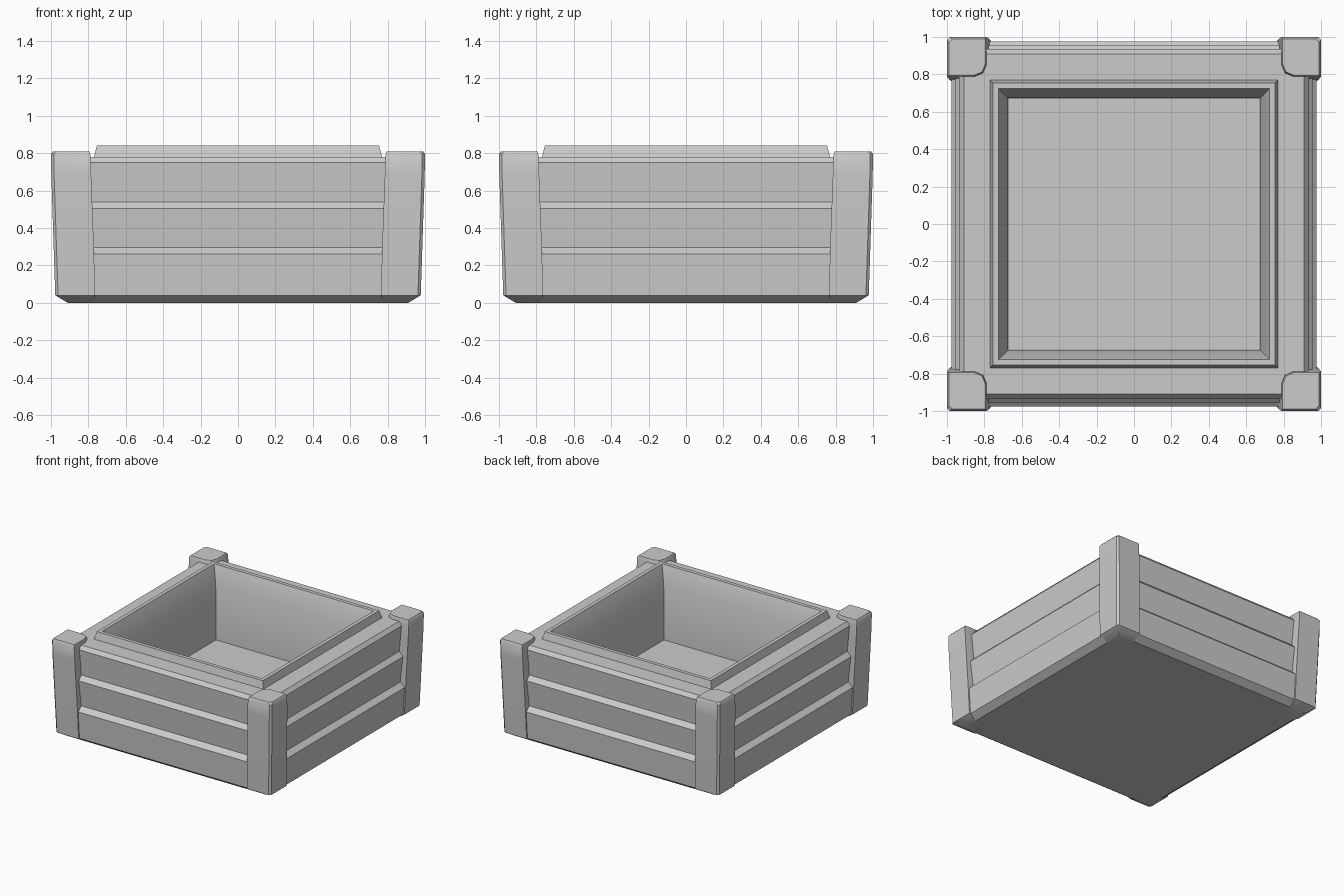
import bpy, bmesh, math

if "Cube" in bpy.data.objects:
    bpy.data.objects.remove(bpy.data.objects["Cube"])


def loft(name, rings, smooth_angle=35):
    """Skin a stack of closed point rings and cap both ends."""
    bm = bmesh.new()
    loops = [[bm.verts.new(p) for p in ring] for ring in rings]
    n = len(loops[0])
    for a, b in zip(loops, loops[1:]):
        for i in range(n):
            j = (i + 1) % n
            bm.faces.new((a[i], a[j], b[j], b[i]))
    bm.faces.new(loops[0][::-1])
    bm.faces.new(loops[-1])
    bmesh.ops.recalc_face_normals(bm, faces=bm.faces[:])
    me = bpy.data.meshes.new(name)
    bm.to_mesh(me)
    bm.free()
    ob = bpy.data.objects.new(name, me)
    bpy.context.collection.objects.link(ob)
    bpy.ops.object.select_all(action='DESELECT')
    ob.select_set(True)
    bpy.context.view_layer.objects.active = ob
    bpy.ops.object.shade_smooth_by_angle(angle=math.radians(smooth_angle))
    return ob


def square(r, z):
    return [(-r, -r, z), (r, -r, z), (r, r, z), (-r, r, z)]


# Planked box: underside, three overlapping planks, thin raised rim, tapered cavity
profile = [
    (0.91, 0.00), (0.965, 0.04), (0.975, 0.26),
    (0.935, 0.295), (0.955, 0.505),
    (0.92, 0.54), (0.935, 0.75), (0.91, 0.78),
    (0.77, 0.78), (0.755, 0.84), (0.725, 0.84),
    (0.675, 0.70), (0.67, 0.25),
]
loft("planked_box", [square(r, z) for r, z in profile])


# Corner posts: square section with a rounded inner corner, tapering to the foot
def post_ring(a, b, cut_in, cut_out, z, sx, sy):
    c, d = cut_in, cut_out
    pts = [(a + c, a), (b, a), (b, b - d), (b - d, b),
           (a, b), (a, a + c), (a + c * 0.3, a + c * 0.3)]
    return [(x * sx, y * sy, z) for x, y in pts]


post_levels = [
    (0.77, 0.91, 0.02, 0.01, 0.00),
    (0.765, 0.977, 0.02, 0.015, 0.04),
    (0.77, 0.985, 0.03, 0.015, 0.28),
    (0.785, 0.998, 0.06, 0.015, 0.68),
    (0.79, 1.00, 0.06, 0.015, 0.795),
    (0.795, 0.99, 0.06, 0.02, 0.81),
]
for sx, sy, label in ((-1, -1, "front_left"), (1, -1, "front_right"),
                      (-1, 1, "back_left"), (1, 1, "back_right")):
    loft(label + "_post", [post_ring(*lv, sx, sy) for lv in post_levels])
